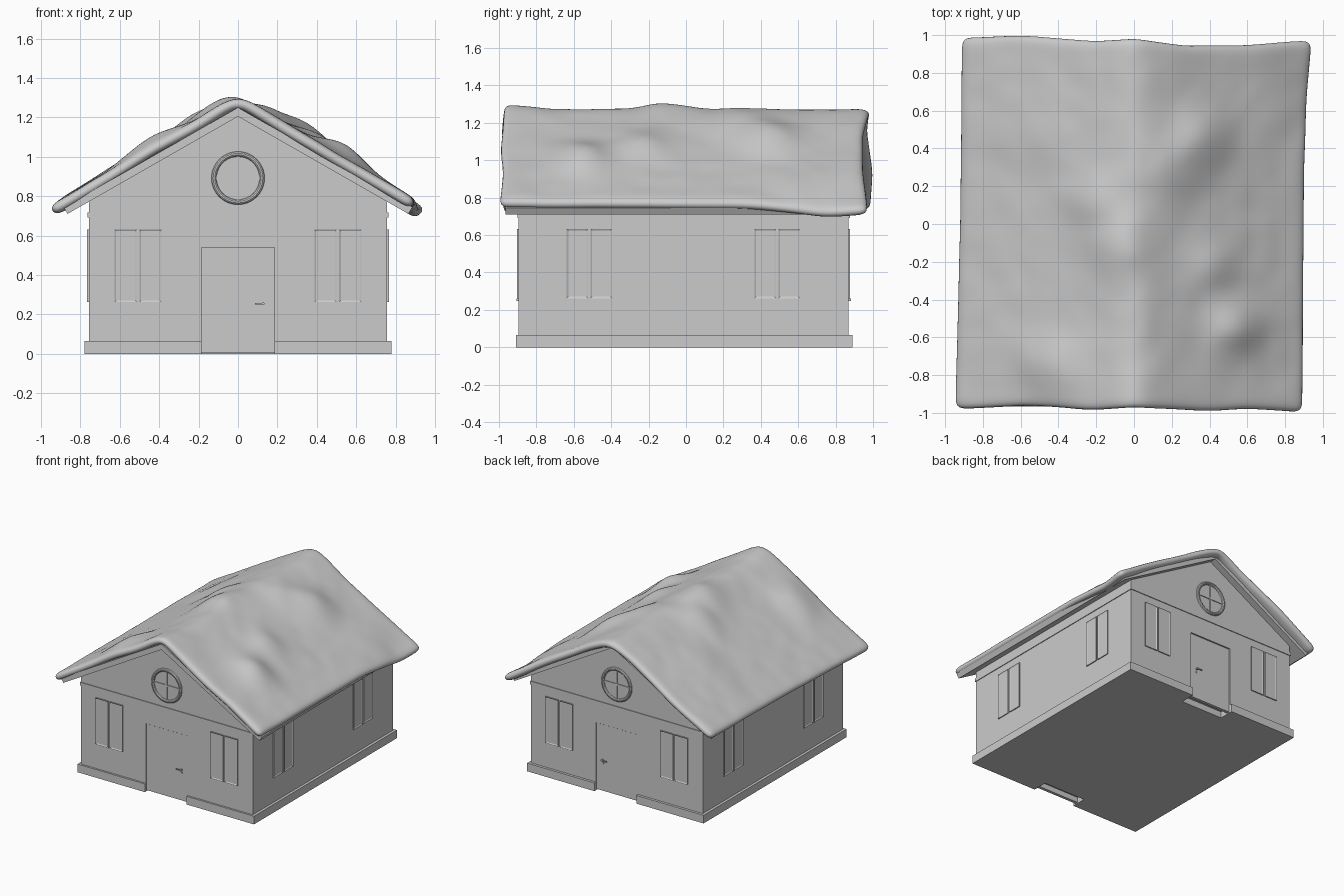
import bpy, bmesh, math, random
from mathutils import Matrix, Vector

random.seed(4)
if "Cube" in bpy.data.objects:
    bpy.data.objects.remove(bpy.data.objects["Cube"])

# One plain grey for the whole house
grey = bpy.data.materials.new("plain_grey")
grey.use_nodes = True
colour = (0.6, 0.6, 0.6, 1)
grey.diffuse_color = colour
grey.node_tree.nodes["Principled BSDF"].inputs["Base Color"].default_value = colour

FRONT, BACK, SIDE = -0.895, 0.87, 0.757
MID = (FRONT + BACK) / 2
DOOR = 0.185


def finish(name, bm):
    bmesh.ops.recalc_face_normals(bm, faces=bm.faces)
    mesh = bpy.data.meshes.new(name)
    bm.to_mesh(mesh)
    bm.free()
    mesh.materials.append(grey)
    ob = bpy.data.objects.new(name, mesh)
    bpy.context.collection.objects.link(ob)
    return ob


def add_box(bm, x, y, z):
    """Box from (low, high) pairs."""
    size = [b - a for a, b in (x, y, z)]
    mid = [(a + b) / 2 for a, b in (x, y, z)]
    bmesh.ops.create_cube(bm, size=1, matrix=Matrix.Translation(mid) @ Matrix.Diagonal((*size, 1)))


def box(name, x, y, z):
    bm = bmesh.new()
    add_box(bm, x, y, z)
    return finish(name, bm)


def prism(name, outline, low, high, axis):
    """Extrude a flat outline along y or z."""
    bm = bmesh.new()
    put = (lambda a, b: (a, low, b)) if axis == "y" else (lambda a, b: (a, b, low))
    face = bm.faces.new([bm.verts.new(put(a, b)) for a, b in outline])
    moved = bmesh.ops.extrude_face_region(bm, geom=[face])["geom"]
    step = Vector((0, high - low, 0)) if axis == "y" else Vector((0, 0, high - low))
    bmesh.ops.translate(bm, vec=step, verts=[v for v in moved if isinstance(v, bmesh.types.BMVert)])
    return finish(name, bm)


def cut(target, cutter):
    mod = target.modifiers.new("cut", "BOOLEAN")
    mod.operation, mod.object, mod.solver = "DIFFERENCE", cutter, "EXACT"
    bpy.context.view_layer.objects.active = target
    bpy.ops.object.modifier_apply(modifier=mod.name)
    bpy.data.objects.remove(cutter)


# Walls with gables, and the plinth notched at both doors
walls = prism("walls", [(-SIDE, 0.05), (SIDE, 0.05), (SIDE, 0.79), (0, 1.22), (-SIDE, 0.79)], FRONT, BACK, "y")
pf, pb, px, notch = -0.91, 0.89, 0.778, 0.12
prism("plinth", [(-px, pf), (-DOOR, pf), (-DOOR, pf + notch), (DOOR, pf + notch), (DOOR, pf), (px, pf),
                 (px, pb), (DOOR, pb), (DOOR, pb - notch), (-DOOR, pb - notch), (-DOOR, pb), (-px, pb)],
      0, 0.065, "z")

# Band under the eaves
bm = bmesh.new()
for y in (FRONT, BACK):
    add_box(bm, (-SIDE - 0.006, SIDE + 0.006), (y - 0.006, y + 0.006), (0.692, 0.718))
for x in (-SIDE, SIDE):
    add_box(bm, (x - 0.006, x + 0.006), (FRONT, BACK), (0.692, 0.718))
finish("eaves_band", bm)


def sash(name, matrix):
    """One window sash: a thin plate with a sunken pane, facing local -y."""
    bm = bmesh.new()
    add_box(bm, (-0.057, 0.057), (-0.008, 0.004), (0.262, 0.632))
    front = min(bm.faces, key=lambda f: f.calc_center_median().y)
    bmesh.ops.inset_region(bm, faces=[front], thickness=0.012)
    bmesh.ops.translate(bm, vec=(0, 0.005, 0), verts=front.verts)
    bm.transform(matrix)
    finish(name, bm)


# Each end: door, handle, round window and paired windows
for label, y, turn in (("front", FRONT, 0), ("back", BACK, math.pi)):
    out = -1 if turn == 0 else 1
    inner = y - out * 0.012
    cut(walls, box("door_cutter", (-DOOR, DOOR), sorted((y + out * 0.1, inner)), (0, 0.54)))
    box(label + "_door", (-DOOR, DOOR), sorted((inner + out * 0.004, inner - out * 0.02)), (0.008, 0.535))
    bm = bmesh.new()
    face = inner + out * 0.004
    add_box(bm, (0.085, 0.135), sorted((face + out * 0.02, face + out * 0.013)), (0.25, 0.258))
    add_box(bm, (0.122, 0.132), sorted((face, face + out * 0.02)), (0.248, 0.26))
    add_box(bm, (0.121, 0.13), sorted((face, face + out * 0.006)), (0.222, 0.236))
    finish(label + "_door_handle", bm)

    bpy.ops.mesh.primitive_torus_add(major_radius=0.122, minor_radius=0.013, major_segments=40, minor_segments=10,
                                     location=(0, y, 0.892), rotation=(math.pi / 2, 0, 0))
    ring = bpy.context.object
    ring.name = label + "_round_window_ring"
    ring.data.materials.append(grey)
    bpy.ops.object.shade_smooth_by_angle()
    bm = bmesh.new()
    add_box(bm, (-0.115, 0.115), (y - 0.006, y + 0.006), (0.885, 0.899))
    add_box(bm, (-0.007, 0.007), (y - 0.006, y + 0.006), (0.777, 1.007))
    finish(label + "_round_window_bars", bm)

    for x in (-0.507, 0.507):
        for offset in (-0.063, 0.063):
            sash(label + "_window_sash", Matrix.Translation((x + offset, y, 0)) @ Matrix.Rotation(turn, 4, "Z"))

# Windows on the long walls
for x, turn in ((SIDE, math.pi / 2), (-SIDE, -math.pi / 2)):
    for y in (-0.517, 0.488):
        for offset in (-0.064, 0.064):
            sash("side_window_sash", Matrix.Translation((x, y + offset, 0)) @ Matrix.Rotation(turn, 4, "Z"))

# Roof boards under the thatch
prism("roof_boards", [(0, 1.205), (0.865, 0.71), (0.885, 0.745), (0, 1.25), (-0.885, 0.745), (-0.865, 0.71)],
      -0.965, 0.925, "y")


def blend(points, t):
    """Straight-line interpolation through (position, value) pairs."""
    for (a, va), (b, vb) in zip(points, points[1:]):
        if t <= b:
            return va + (vb - va) * max(0, (t - a) / (b - a))
    return points[-1][1]


# Lumpy thatch: a bent grid with soft humps, thickened and rounded
BACK_EDGE = [(-0.9, 0.99), (-0.6, 1.0), (-0.22, 0.97), (0, 0.985), (0.3, 0.945), (0.6, 0.95), (0.92, 0.97)]
FRONT_EDGE = [(-0.9, -0.98), (-0.6, -0.965), (-0.25, -0.99), (0, -0.97), (0.4, -0.995), (0.6, -0.98), (0.9, -1.0)]
RIGHT_EDGE = [(-1, 0.905), (0.3, 0.915), (0.7, 0.93), (1, 0.955)]
LEFT_EDGE = [(-1, 0.96), (0, 0.935), (1, 0.925)]
HUMPS = [(-0.1, -0.13, 0.05, 0.14), (0, -0.95, 0.03, 0.15), (-0.22, 0.12, 0.045, 0.13), (-0.45, -0.75, 0.06, 0.14),
         (0.55, -0.55, 0.09, 0.12), (0.35, 0.45, 0.07, 0.14), (0.42, -0.22, 0.05, 0.13), (0.2, 0.3, 0.04, 0.13),
         (0.78, 0.65, 0.03, 0.15), (0.92, 0.7, -0.045, 0.2), (-0.5, 0.5, 0.02, 0.2)]
COLS, ROWS = 26, 24
bm = bmesh.new()
bmesh.ops.create_grid(bm, x_segments=COLS, y_segments=ROWS, size=1)
for v in bm.verts:
    u, w = v.co.x, v.co.y
    x = u * blend(RIGHT_EDGE if u > 0 else LEFT_EDGE, w)
    near, far = blend(FRONT_EDGE, x), blend(BACK_EDGE, x)
    y = near + (far - near) * (w + 1) / 2
    z = 1.277 - 0.59 * (math.hypot(x, 0.07) - 0.07)
    z += sum(h * math.exp(-((x - a) ** 2 + (y - b) ** 2) / r ** 2) for a, b, h, r in HUMPS)
    if max(abs(u), abs(w)) < 0.95:
        z += random.uniform(-0.006, 0.006)
    v.co = (x, y, z)
thatch = finish("thatched_roof", bm)
if thatch.data.polygons[0].normal.z < 0:
    thatch.data.flip_normals()
solid = thatch.modifiers.new("thickness", "SOLIDIFY")
solid.thickness, solid.offset = 0.06, -1
thatch.modifiers.new("rounding", "SUBSURF").levels = 2
thatch.modifiers["rounding"].render_levels = 2
thatch.data.shade_smooth()
